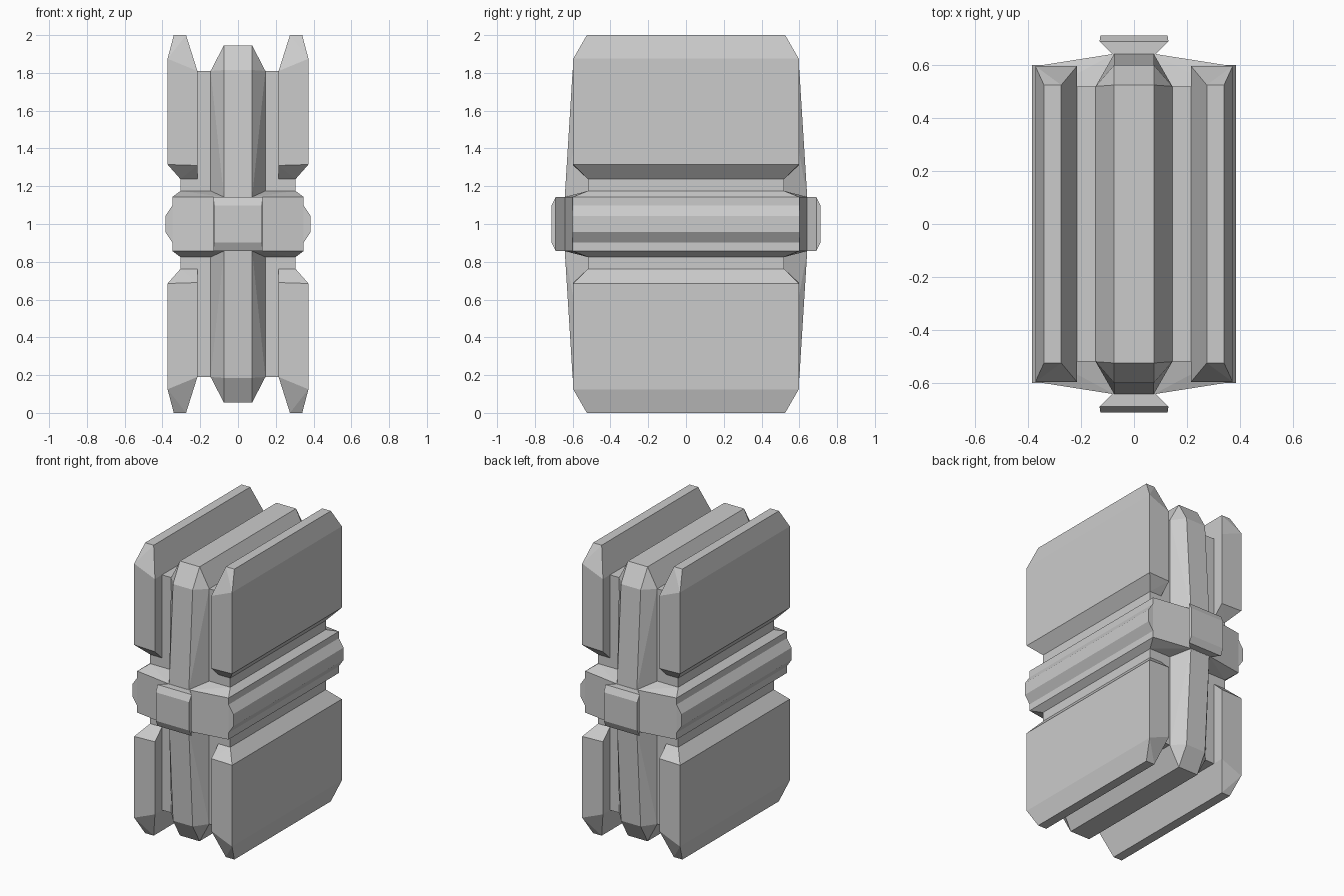
import bpy, bmesh
from itertools import product

if "Cube" in bpy.data.objects:
    bpy.data.objects.remove(bpy.data.objects["Cube"])


def faceted(name, corners, inner="xyz", mirror=()):
    """Convex faceted block. Corners are reflected across the inner axes into one
    solid; the mirror axes make separate copies. Local origin is the model centre."""
    signs = [(1, -1) if a in inner else (1,) for a in "xyz"]
    pts = {tuple(c * s for c, s in zip(p, sg))
           for p in corners for sg in product(*signs)}
    bm = bmesh.new()
    for p in sorted(pts):
        bm.verts.new(p)
    bmesh.ops.convex_hull(bm, input=bm.verts)
    bmesh.ops.dissolve_limit(bm, angle_limit=0.02, verts=bm.verts, edges=bm.edges)
    bmesh.ops.recalc_face_normals(bm, faces=bm.faces)
    me = bpy.data.meshes.new(name)
    bm.to_mesh(me)
    bm.free()
    ob = bpy.data.objects.new(name, me)
    ob.location.z = 1
    bpy.context.collection.objects.link(ob)
    if mirror:
        mod = ob.modifiers.new("Mirror", "MIRROR")
        mod.use_axis = [a in mirror for a in "xyz"]
        mod.use_mirror_merge = False
    return ob


# Four chamfered outer plates
faceted("outer_plates", [
    (.275, .525, 1.0), (.34, .525, 1.0),
    (.215, .597, .81), (.373, .597, .875),
    (.215, .597, .31), (.373, .597, .315),
    (.215, .52, .238), (.305, .52, .238)], inner="y", mirror="xz")

# Thin plate filling the gap between core and outer plates
faceted("inner_plate", [(.215, .52, .81)])

# Recessed neck above and below the belt
faceted("neck", [(.305, .52, .24)])

# Central spine with tapered faces
faceted("core", [
    (.075, .525, .945), (.145, .52, .81),
    (.075, .6, .815), (.075, .642, .142)])

# Belt around the middle, with slightly bowed ends
faceted("belt", [
    (.348, .6, .143), (.075, .643, .143), (.305, .52, .175)])

# Raised ridges along the belt sides
faceted("side_ridges", [
    (.385, .6, .042), (.348, .6, .097), (.3, .6, .097)],
    inner="yz", mirror="x")

# Flared buckles at front and back
faceted("buckles", [
    (.075, .635, .142), (.13, .69, .142), (.127, .712, .098)],
    inner="xz", mirror="y")
